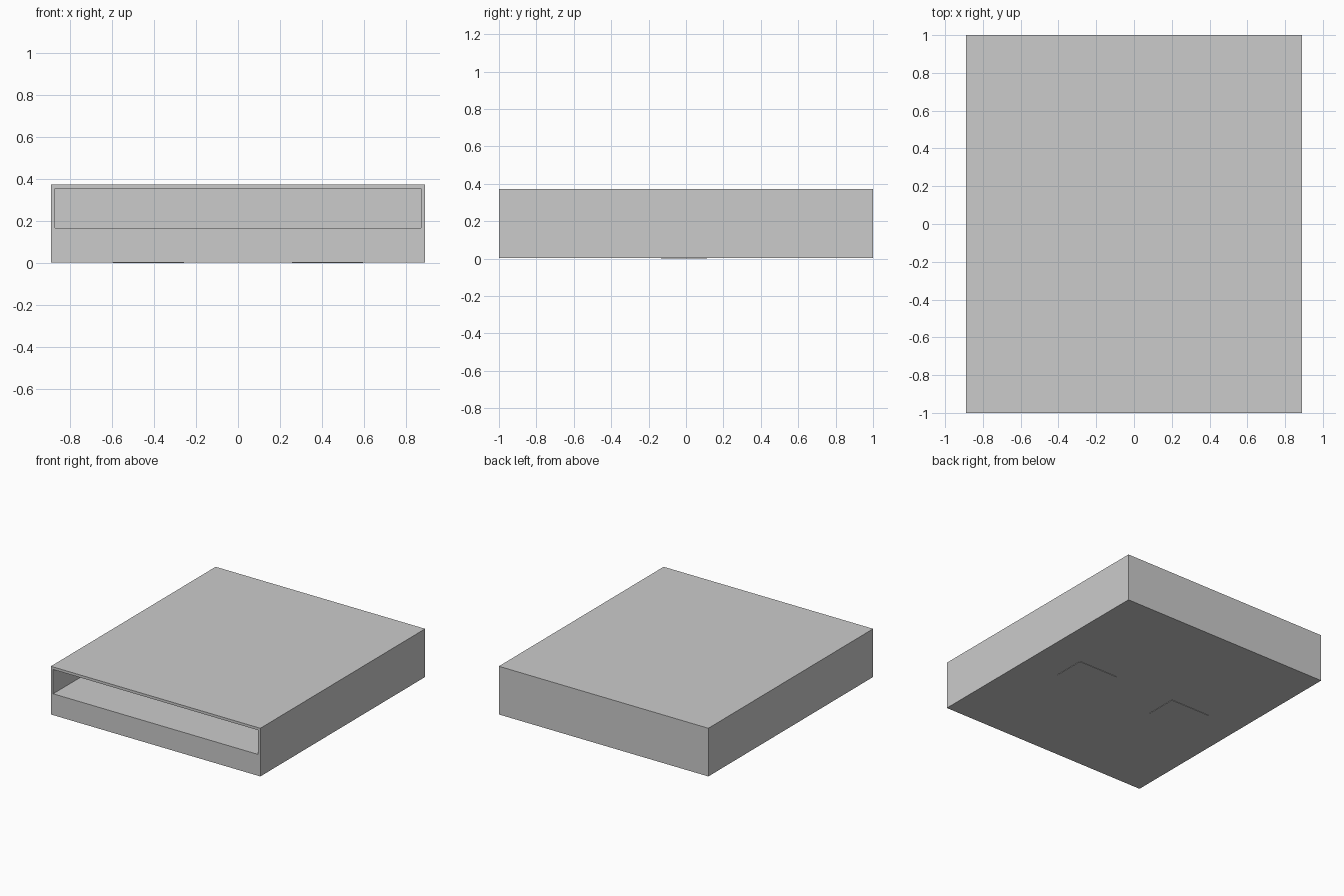
import bpy

if "Cube" in bpy.data.objects:
    bpy.data.objects.remove(bpy.data.objects["Cube"])


def box(name, lo, hi):
    """Axis-aligned box between two corners."""
    bpy.ops.mesh.primitive_cube_add(size=1)
    ob = bpy.context.object
    ob.name = name
    for v in ob.data.vertices:
        for i in range(3):
            v.co[i] = lo[i] if v.co[i] < 0 else hi[i]
    return ob


W, D, H = 0.89, 1.0, 0.373   # half width, half depth, height
WALL = 0.02
PAD = 0.003                  # the body rests on two very thin pads

# Main body
body = box("body", (-W, -D, PAD), (W, D, H))

# Wide open compartment in the front, running back to a thin rear wall
cutter = box("compartment_cutter", (-W + WALL, -D - 0.1, 0.167),
             (W - WALL, D - WALL, H - WALL))
cutter.hide_render = True
cut = body.modifiers.new("compartment", 'BOOLEAN')
cut.operation = 'DIFFERENCE'
cut.solver = 'EXACT'
cut.object = cutter
bpy.context.view_layer.objects.active = body
bpy.ops.object.modifier_apply(modifier=cut.name)
bpy.data.objects.remove(cutter, do_unlink=True)

# Pair of thin mounting pads underneath
for side, x in (("left", -0.425), ("right", 0.425)):
    box(f"mounting_pad_{side}", (x - 0.168, -0.133, 0), (x + 0.168, 0.112, PAD))
